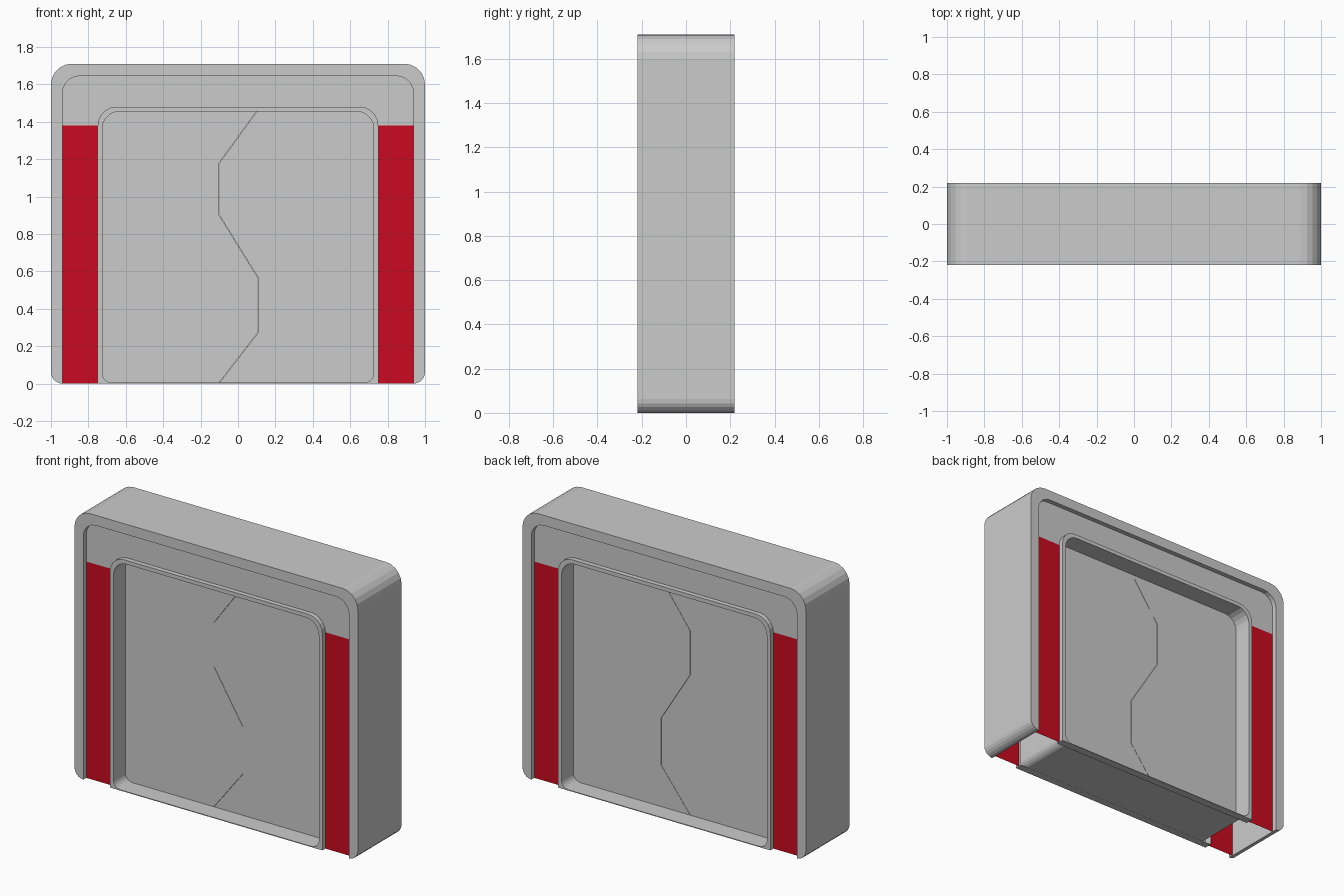
import bpy, bmesh, math

if "Cube" in bpy.data.objects:
    bpy.data.objects.remove(bpy.data.objects["Cube"])

SEG = 5  # segments per rounded corner


def arch(half, top, r, bottom=0.0, rb=0.0):
    """Rounded arch outline in (x, z), from lower right over the top to lower left."""
    right = []
    for cx, cz, rad, start in ((half - rb, bottom + rb, rb, -90), (half - r, top - r, r, 0)):
        for i in range(SEG + 1):
            a = math.radians(start + 90 * i / SEG)
            right.append((cx + rad * math.cos(a), cz + rad * math.sin(a)))
    return right + [(-x, z) for x, z in reversed(right)]


def finish(bm, name, color=None):
    bmesh.ops.remove_doubles(bm, verts=bm.verts, dist=1e-5)
    bmesh.ops.recalc_face_normals(bm, faces=bm.faces)
    mesh = bpy.data.meshes.new(name)
    bm.to_mesh(mesh)
    bm.free()
    ob = bpy.data.objects.new(name, mesh)
    bpy.context.collection.objects.link(ob)
    if color:
        mat = bpy.data.materials.new(name)
        mat.diffuse_color = color
        mat.use_nodes = True
        mat.node_tree.nodes["Principled BSDF"].inputs["Base Color"].default_value = mat.diffuse_color
        mesh.materials.append(mat)
    return ob


def loft(name, sections, loop=False, ring=False):
    """Bridge outlines given as (points, y); loop joins last to first, ring closes each outline."""
    bm = bmesh.new()
    rows = [[bm.verts.new((x, y, z)) for x, z in pts] for pts, y in sections]
    pairs = list(zip(rows, rows[1:])) + ([(rows[-1], rows[0])] if loop else [])
    for a, b in pairs:
        n = len(a)
        for i in range(n if ring else n - 1):
            j = (i + 1) % n
            bm.faces.new((a[i], a[j], b[j], b[i]))
    bmesh.ops.dissolve_degenerate(bm, dist=1e-5, edges=bm.edges)
    return finish(bm, name)


# Outer frame: hollow arch with rounded feet
outer = arch(1.0, 1.71, 0.11, rb=0.062)
inner = arch(0.938, 1.645, 0.09)
loft("outer_frame", [(outer, -0.22), (outer, 0.22), (inner, 0.22), (inner, -0.22)], loop=True)

# Inner frame: projecting lip front and back with a tunnel and sill between
lip = arch(0.75, 1.48, 0.1)
tunnel = arch(0.725, 1.455, 0.09, bottom=0.005, rb=0.05)
loft("inner_frame", [(lip, -0.17), (lip, -0.22), (tunnel, -0.22),
                     (tunnel, 0.22), (lip, 0.22), (lip, 0.17)], ring=True)

# Recessed facing and red light strips on both sides
for side, y in (("front", -0.19), ("back", 0.19)):
    loft(side + "_facing", [(arch(0.938, 1.645, 0.09, bottom=1.38), y),
                            (arch(0.75, 1.48, 0.1, bottom=1.38), y)])
    bm = bmesh.new()
    for s in (-1, 1):
        bm.faces.new([bm.verts.new((s * x, y, z)) for x, z in
                      ((0.75, 0), (0.938, 0), (0.938, 1.38), (0.75, 1.38))])
    finish(bm, side + "_light_strips", (0.6, 0.003, 0.015, 1))

# Two sliding door leaves meeting along a zigzag seam
seam = [(0.1, 1.455), (-0.1, 1.18), (-0.1, 0.9), (0.105, 0.57), (0.105, 0.27), (-0.1, 0.005)]
half = len(tunnel) // 2
for name, edge, gap in (("right_door", tunnel[:half], 0.001), ("left_door", tunnel[half:], -0.001)):
    zig = [(x + gap, z) for x, z in seam]
    pts = edge + (zig if gap > 0 else zig[::-1])
    bm = bmesh.new()
    face = bm.faces.new([bm.verts.new((x, -0.1, z)) for x, z in pts])
    ext = bmesh.ops.extrude_face_region(bm, geom=[face], use_keep_orig=True)
    bmesh.ops.translate(bm, vec=(0, 0.2, 0),
                        verts=[v for v in ext["geom"] if isinstance(v, bmesh.types.BMVert)])
    finish(bm, name)
